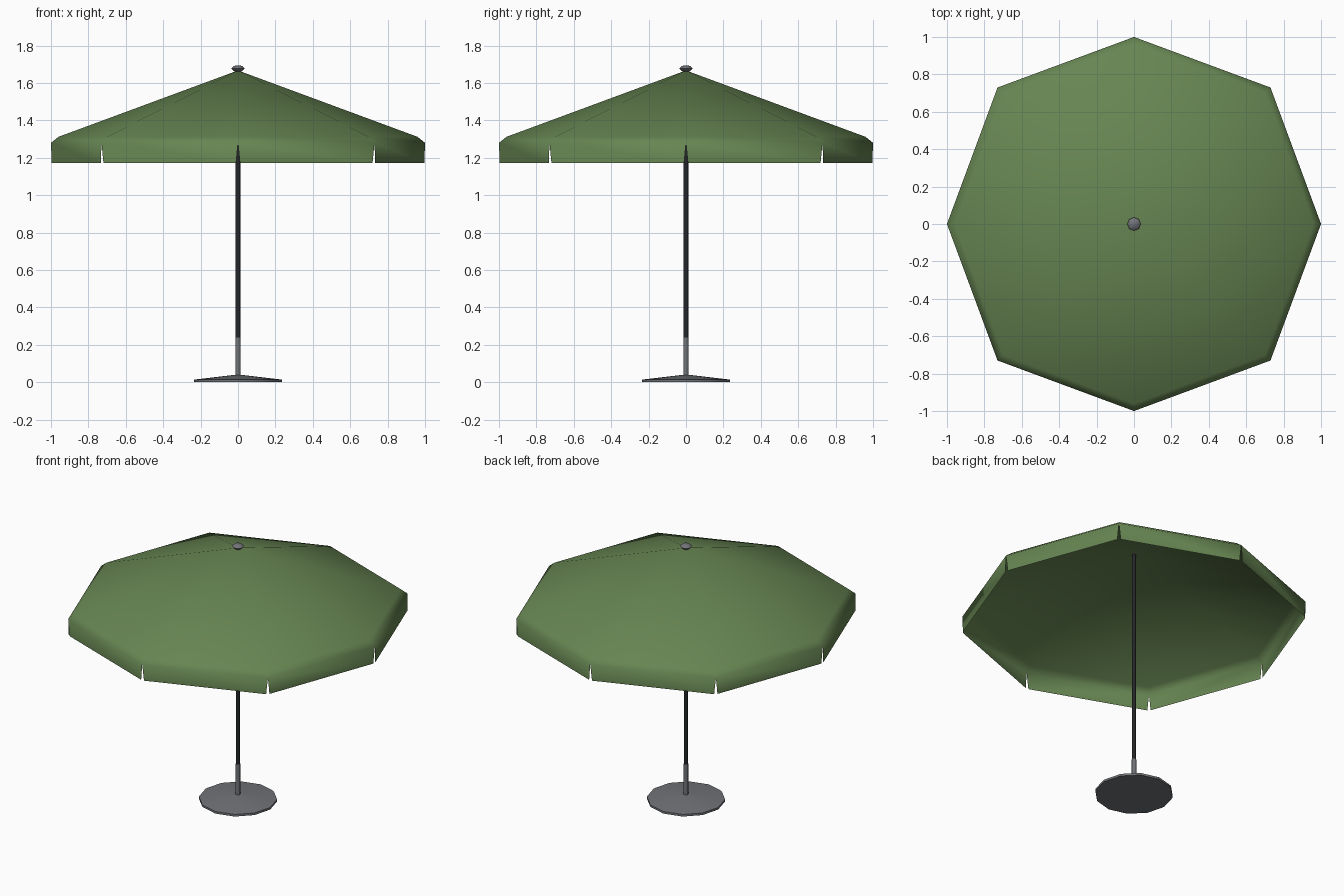
import bpy, bmesh, math

if "Cube" in bpy.data.objects:
    bpy.data.objects.remove(bpy.data.objects["Cube"])


def material(name, rgb):
    m = bpy.data.materials.new(name)
    m.diffuse_color = (*rgb, 1.0)
    m.use_nodes = True
    m.node_tree.nodes["Principled BSDF"].inputs["Base Color"].default_value = m.diffuse_color
    return m


GREEN = material("green fabric", (0.135, 0.235, 0.085))
GREY = material("grey metal", (0.165, 0.172, 0.185))
BLACK = material("black pole", (0.018, 0.019, 0.02))


def finish(name, bm, mat, smooth_angle):
    me = bpy.data.meshes.new(name)
    bm.to_mesh(me)
    bm.free()
    ob = bpy.data.objects.new(name, me)
    bpy.context.collection.objects.link(ob)
    me.materials.append(mat)
    bpy.ops.object.select_all(action='DESELECT')
    ob.select_set(True)
    bpy.context.view_layer.objects.active = ob
    bpy.ops.object.shade_smooth_by_angle(angle=math.radians(smooth_angle))
    return ob


def lathe(name, profile, sides, mat, smooth_angle=35):
    """Revolve (radius, z) points, bottom to top; radius 0 makes a pole point."""
    bm = bmesh.new()
    rings = []
    for r, z in profile:
        if r == 0:
            rings.append([bm.verts.new((0, 0, z))] * sides)
        else:
            rings.append([bm.verts.new((r * math.cos(2 * math.pi * i / sides),
                                        r * math.sin(2 * math.pi * i / sides), z))
                          for i in range(sides)])
    for a, b in zip(rings, rings[1:]):
        for i in range(sides):
            j = (i + 1) % sides
            bm.faces.new(list(dict.fromkeys((a[i], a[j], b[j], b[i]))))
    return finish(name, bm, mat, smooth_angle)


# Canopy: eight panels, a soft shoulder and a hanging valance slit at the corners
bm = bmesh.new()
apex = bm.verts.new((0, 0, 1.667))


def ring(scale, z):
    out = []
    for i in range(8):
        r = (1.0 if i % 2 == 0 else 1.032) * scale
        a = math.pi * i / 4
        out.append(bm.verts.new((r * math.cos(a), r * math.sin(a), z)))
    return out


shoulder = ring(0.96, 1.312)
edge = ring(1.0, 1.28)
for i in range(8):
    j = (i + 1) % 8
    bm.faces.new((apex, shoulder[i], shoulder[j]))
    bm.faces.new((shoulder[i], edge[i], edge[j], shoulder[j]))
    along = (edge[j].co - edge[i].co).normalized() * 0.011
    p, q = edge[i].co + along, edge[j].co - along
    p.z = q.z = 1.172
    bm.faces.new((edge[i], bm.verts.new(p), bm.verts.new(q), edge[j]))
finish("canopy", bm, GREEN, 80)

# Finial on top
lathe("finial", [(0, 1.66), (0.022, 1.663), (0.036, 1.678), (0.022, 1.691), (0, 1.695)],
      8, GREY, 60)

# Pole and lower sleeve
lathe("pole", [(0, 0.235), (0.0125, 0.235), (0.0125, 1.655), (0, 1.655)], 8, BLACK, 50)
lathe("sleeve", [(0, 0.01), (0.0145, 0.01), (0.0145, 0.24), (0, 0.24)], 8, GREY, 50)

# Base plate
lathe("base", [(0, 0.0), (0.235, 0.0), (0.235, 0.014), (0.014, 0.04), (0, 0.04)], 12, GREY)
